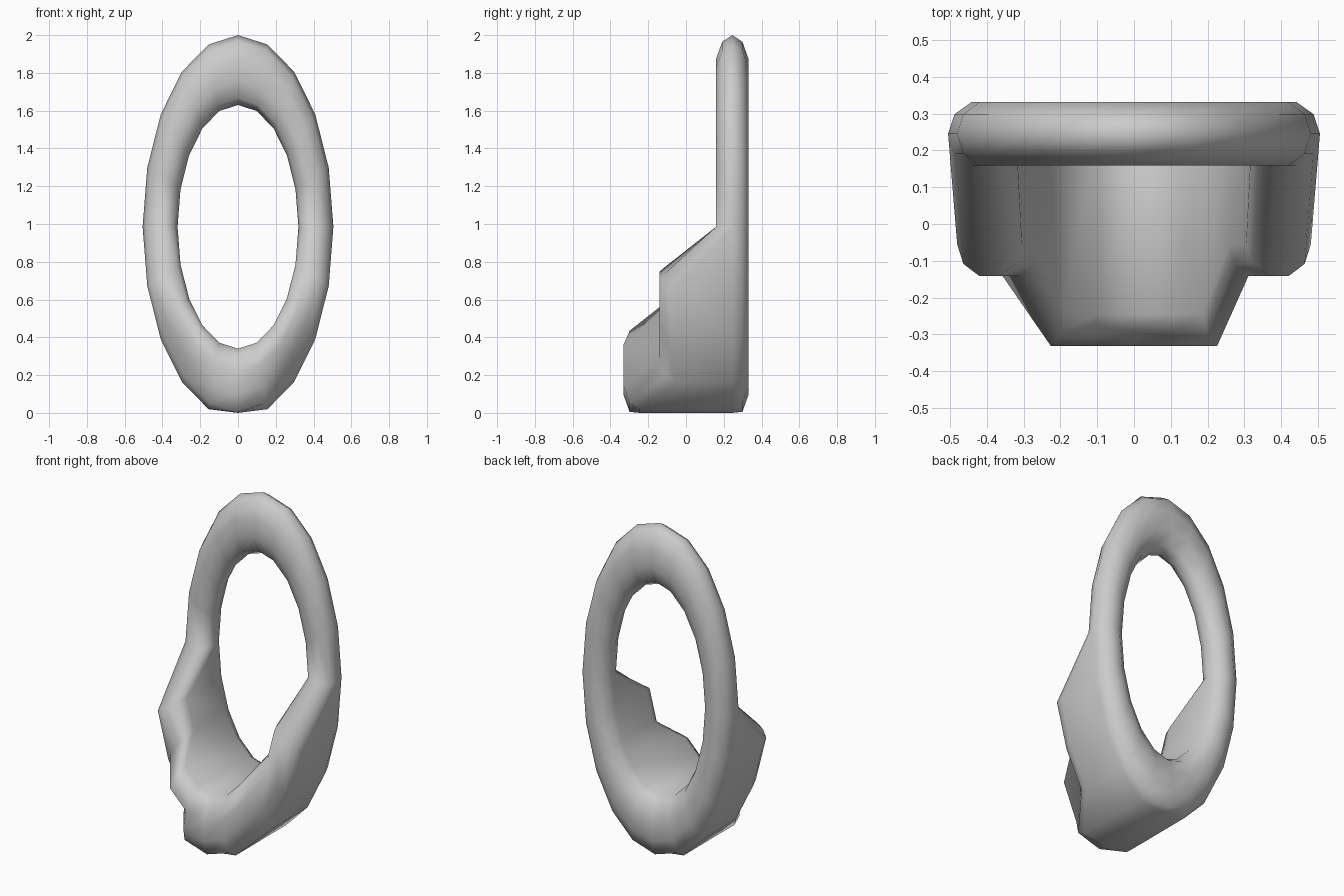
import bpy, bmesh
from math import sin, cos, pi

if "Cube" in bpy.data.objects:
    bpy.data.objects.remove(bpy.data.objects["Cube"])

SEGS, SIDES = 20, 10
CENTRE_Y, CENTRE_Z = 0.245, 0.985


def front_shift(i, k):
    """How far the front half of the rim is pulled forward at segment i."""
    step = min(i, SEGS - i)            # 0 at the top, 10 at the bottom
    if step < 6:
        return 0.0
    if step > 8 or (step == 8 and k < 9 and k <= 7):
        return 0.49                    # projecting bottom lip
    return 0.30                        # lower bowl


bm = bmesh.new()
# Section: back half of the tube, then the front half with its own edge verts
section = [(k, False) for k in range(6)] + [(k, True) for k in range(5, SIDES + 1)]
rings = []
for i in range(SEGS):
    a = 2 * pi * i / SEGS
    ring = []
    for k, front in section:
        t = 2 * pi * k / SIDES
        x = (0.4125 + 0.0925 * cos(t)) * sin(a)
        z = CENTRE_Z + (0.83 + 0.185 * cos(t)) * cos(a)
        y = CENTRE_Y + 0.091 * sin(t)
        if front:
            y -= front_shift(i, k)
        ring.append(bm.verts.new((x, y, max(z, 0.0))))   # flattened underside
    rings.append(ring)

# Skin the ring
n = len(section)
for i in range(SEGS):
    r0, r1 = rings[i], rings[(i + 1) % SEGS]
    for j in range(n):
        bm.faces.new((r0[j], r0[(j + 1) % n], r1[(j + 1) % n], r1[j]))
bmesh.ops.remove_doubles(bm, verts=bm.verts, dist=0.0005)
bmesh.ops.recalc_face_normals(bm, faces=bm.faces)
for f in bm.faces:
    f.smooth = True

mesh = bpy.data.meshes.new("oval_ring")
bm.to_mesh(mesh)
bm.free()
bpy.context.collection.objects.link(bpy.data.objects.new("oval_ring", mesh))
